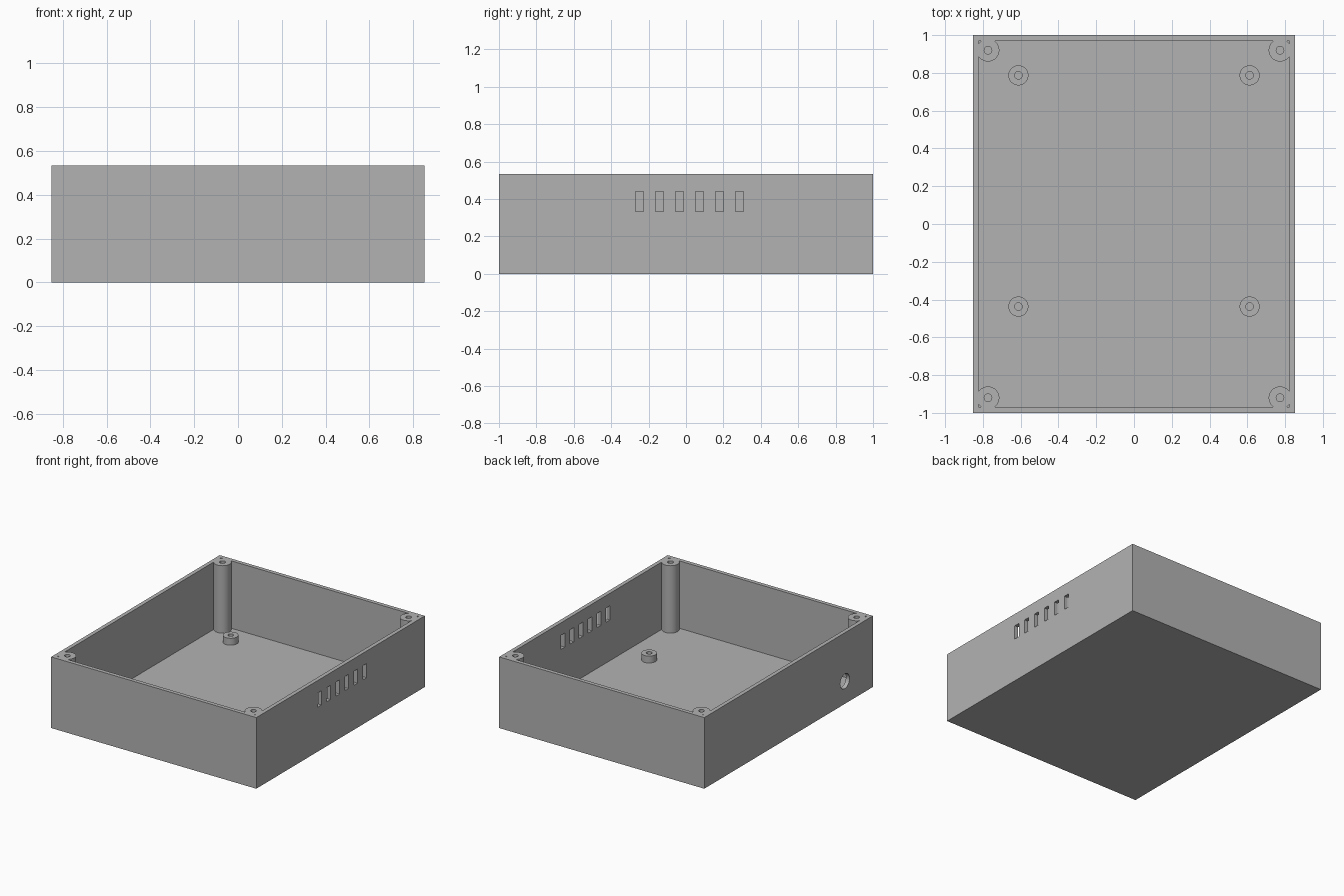
import bpy, bmesh
from mathutils import Matrix, Vector

if "Cube" in bpy.data.objects:
    bpy.data.objects.remove(bpy.data.objects["Cube"], do_unlink=True)

# Overall sizes
HALF_X, HALF_Y, HEIGHT = 0.852, 1.0, 0.534
WALL, FLOOR = 0.03, 0.028
POST_X, POST_Y, POST_R = 0.773, 0.92, 0.06
STAND_X, STAND_YS, STAND_R, STAND_TOP = 0.612, (0.787, -0.437), 0.053, 0.08
SCREW_R = 0.02

grey = bpy.data.materials.new("plain grey")
grey.use_nodes = True
grey.diffuse_color = (0.45, 0.45, 0.45, 1)
grey.node_tree.nodes["Principled BSDF"].inputs["Base Color"].default_value = grey.diffuse_color


def box(bm, low, high):
    low, high = Vector(low), Vector(high)
    m = Matrix.Translation((low + high) / 2) @ Matrix.Diagonal((*(high - low), 1))
    bmesh.ops.create_cube(bm, size=1, matrix=m)


def cylinder(bm, x, y, z0, z1, r, sides=48):
    bmesh.ops.create_cone(bm, cap_ends=True, segments=sides, radius1=r, radius2=r,
                          depth=z1 - z0, matrix=Matrix.Translation((x, y, (z0 + z1) / 2)))


def make(name, bm):
    mesh = bpy.data.meshes.new(name)
    bm.to_mesh(mesh)
    bm.free()
    mesh.materials.append(grey)
    obj = bpy.data.objects.new(name, mesh)
    bpy.context.collection.objects.link(obj)
    return obj


def cut(target, cutter):
    """Subtract the cutter, then throw it away."""
    mod = target.modifiers.new("cut", 'BOOLEAN')
    mod.operation, mod.solver, mod.object = 'DIFFERENCE', 'EXACT', cutter
    bpy.context.view_layer.objects.active = target
    bpy.ops.object.modifier_apply(modifier=mod.name)
    bpy.data.objects.remove(cutter, do_unlink=True)


def smooth(obj):
    bpy.ops.object.select_all(action='DESELECT')
    obj.select_set(True)
    bpy.context.view_layer.objects.active = obj
    bpy.ops.object.shade_smooth_by_angle()


corners = [(sx * POST_X, sy * POST_Y) for sx in (-1, 1) for sy in (-1, 1)]

# Hollow of the box, leaving the corner posts standing
bm = bmesh.new()
box(bm, (WALL - HALF_X, WALL - HALF_Y, FLOOR), (HALF_X - WALL, HALF_Y - WALL, HEIGHT + 0.1))
hollow = make("hollow", bm)
bm = bmesh.new()
for x, y in corners:
    cylinder(bm, x, y, FLOOR - 0.1, HEIGHT + 0.2, POST_R)
cut(hollow, make("post_cutter", bm))

# Open box
bm = bmesh.new()
box(bm, (-HALF_X, -HALF_Y, 0), (HALF_X, HALF_Y, HEIGHT))
enclosure = make("enclosure", bm)
cut(enclosure, hollow)

# Post screw holes, vent slots and round cable hole
bm = bmesh.new()
for x, y in corners:
    cylinder(bm, x, y, FLOOR, HEIGHT + 0.1, SCREW_R, 32)
for i in range(6):
    y = -0.249 + i * 0.107
    box(bm, (HALF_X - 0.05, y - 0.022, 0.334), (HALF_X + 0.05, y + 0.022, 0.44))
bmesh.ops.create_cone(bm, cap_ends=True, segments=48, radius1=0.055, radius2=0.055, depth=0.1,
                      matrix=Matrix.Translation((-HALF_X, -0.668, 0.17)) @ Matrix.Rotation(1.5707963, 4, 'Y'))
cut(enclosure, make("opening_cutter", bm))
smooth(enclosure)

# Board standoffs on the floor
for row, y in zip(("back", "front"), STAND_YS):
    for side, sx in (("left", 1), ("right", -1)):
        bm = bmesh.new()
        cylinder(bm, sx * STAND_X, y, FLOOR - 0.01, STAND_TOP, STAND_R)
        standoff = make(f"standoff_{row}_{side}", bm)
        bm = bmesh.new()
        cylinder(bm, sx * STAND_X, y, FLOOR, STAND_TOP + 0.1, SCREW_R, 32)
        cut(standoff, make("screw_cutter", bm))
        smooth(standoff)
